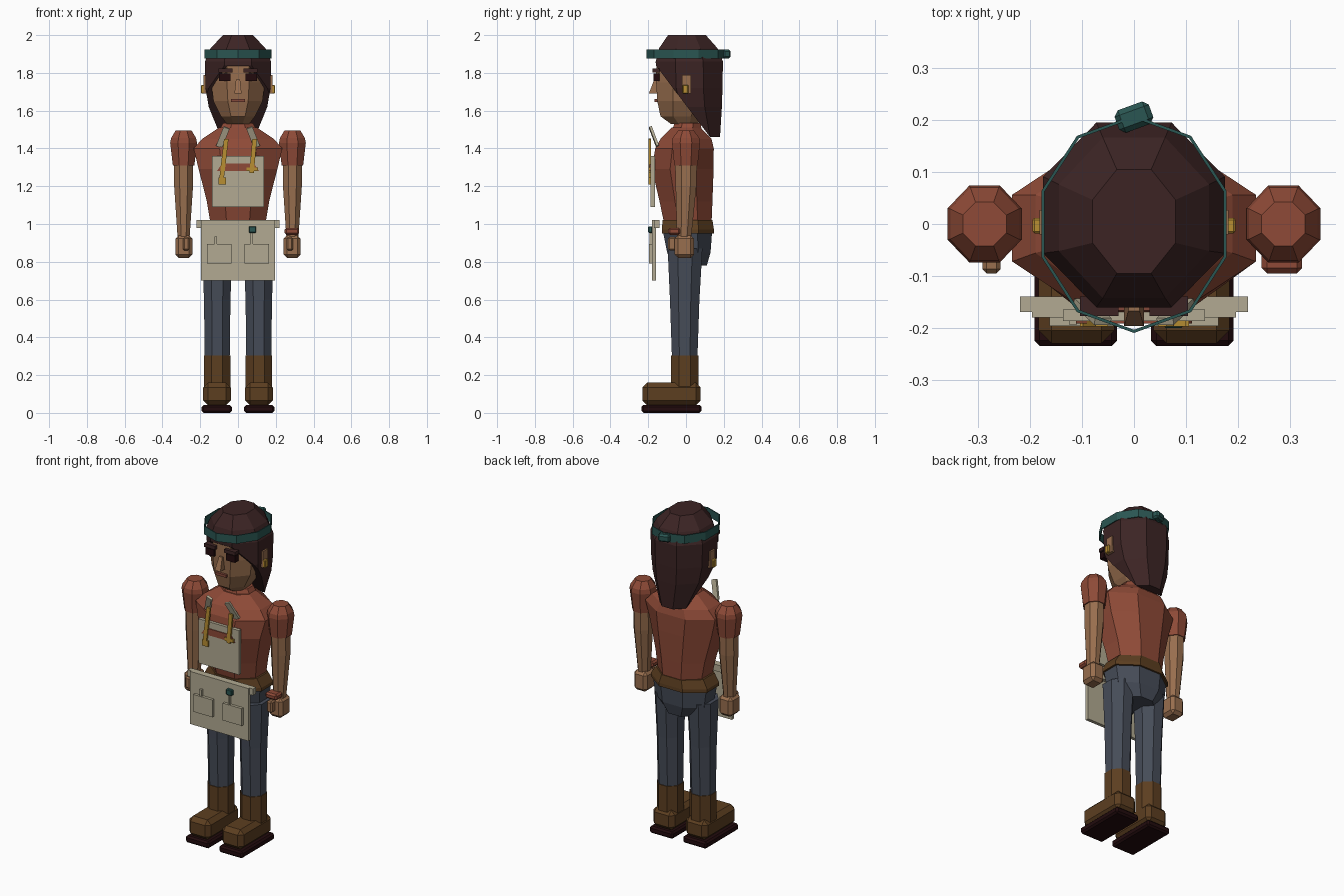
import bpy, bmesh, math
from mathutils import Vector, Matrix

cube = bpy.data.objects.get("Cube")
if cube:
    bpy.data.objects.remove(cube, do_unlink=True)


def material(name, rgb):
    m = bpy.data.materials.new(name)
    lin = [((c / 255 + 0.055) / 1.055) ** 2.4 for c in rgb] + [1]
    m.diffuse_color = lin
    m.use_nodes = True
    node = next(n for n in m.node_tree.nodes if n.type == 'BSDF_PRINCIPLED')
    node.inputs["Base Color"].default_value = lin
    return m


SKIN = material("skin", (152, 110, 78))
RUST = material("rust cloth", (142, 74, 55))
DENIM = material("denim", (70, 76, 88))
BROWN = material("brown leather", (92, 62, 32))
SOLE = material("dark sole", (34, 11, 13))
HAIR = material("dark hair", (60, 36, 36))
TEAL = material("teal cloth", (42, 86, 82))
GOLD = material("gold", (184, 142, 50))
CREAM = material("cream canvas", (178, 170, 146))
LIP = material("lip", (132, 72, 58))


def finish(name, bm, mat, bevel=0):
    bmesh.ops.recalc_face_normals(bm, faces=bm.faces)
    me = bpy.data.meshes.new(name)
    bm.to_mesh(me)
    bm.free()
    me.materials.append(mat)
    ob = bpy.data.objects.new(name, me)
    bpy.context.collection.objects.link(ob)
    if bevel:
        mod = ob.modifiers.new("bevel", 'BEVEL')
        mod.width = bevel
        mod.segments = 1
    return ob


def loft_mesh(rows, cx=0, n=8):
    """Stack of flat-sided rings; rows are (z, half x, half y, centre y)."""
    bm = bmesh.new()
    k = 1 / math.cos(math.pi / n)
    rings = []
    for z, hx, hy, cy in rows:
        angles = [(i + 0.5) * math.tau / n for i in range(n)]
        rings.append([bm.verts.new((cx + k * hx * math.cos(a), cy + k * hy * math.sin(a), z))
                      for a in angles])
    for a, b in zip(rings, rings[1:]):
        for i in range(n):
            j = (i + 1) % n
            bm.faces.new((a[i], a[j], b[j], b[i]))
    bm.faces.new(rings[0])
    bm.faces.new(rings[-1])
    return bm


def loft(name, mat, rows, cx=0):
    return finish(name, loft_mesh(rows, cx), mat)


def box(name, mat, x, y, z, bevel=0, turn=0):
    """Box from (low, high) pairs, optionally turned about z."""
    lo, hi = Vector((x[0], y[0], z[0])), Vector((x[1], y[1], z[1]))
    bm = bmesh.new()
    m = (Matrix.Translation((lo + hi) / 2) @ Matrix.Rotation(turn, 4, 'Z')
         @ Matrix.Diagonal((hi - lo).to_4d()))
    bmesh.ops.create_cube(bm, size=1, matrix=m)
    return finish(name, bm, mat, bevel)


def bar(name, mat, p, q, width, depth):
    """Flat strip running from p to q."""
    p, q = Vector(p), Vector(q)
    d = q - p
    side = d.cross(Vector((0, 1, 0))).normalized()
    front = side.cross(d).normalized()
    rot = Matrix((side, front, d.normalized())).transposed().to_4x4()
    bm = bmesh.new()
    bmesh.ops.create_cube(bm, size=1, matrix=Matrix.Translation((p + q) / 2) @ rot
                          @ Matrix.Diagonal((width, depth, d.length, 1)))
    return finish(name, bm, mat)


def span(s, a, b):
    return tuple(sorted((s * a, s * b)))


# Head, neck and hair
loft("head", SKIN, [(1.53, .06, .07, -.01), (1.57, .09, .115, -.02), (1.65, .13, .142, -.01),
                    (1.75, .142, .153, -.005), (1.87, .14, .152, -.005)])
loft("neck", SKIN, [(1.47, .065, .06, 0), (1.56, .062, .058, 0)])
bm = loft_mesh([(1.46, .09, .09, .09), (1.62, .155, .155, .035), (1.72, .172, .173, .02),
                (1.86, .175, .178, .0175), (1.93, .145, .155, .012), (2.0, .08, .1, .005)])
cut = bmesh.ops.bisect_plane(bm, geom=bm.verts[:] + bm.edges[:] + bm.faces[:],
                             plane_co=(0, -.16, 1.84), plane_no=(0, .37, .28), clear_inner=True)
bmesh.ops.holes_fill(bm, edges=[e for e in bm.edges if e.is_boundary])
finish("hair", bm, HAIR)

# Headband: open ten-sided ring given thickness, with a knot behind
bm = bmesh.new()
ring = bmesh.ops.create_circle(bm, segments=10, radius=1)["verts"]
for v in ring:
    v.co = Vector((.187 * v.co.x, .21 * v.co.y, 1.875))
up = bmesh.ops.extrude_edge_only(bm, edges=bm.edges[:])["geom"]
for v in up:
    if isinstance(v, bmesh.types.BMVert):
        v.co.z += .05
band = finish("headband", bm, TEAL)
solid = band.modifiers.new("thickness", 'SOLIDIFY')
solid.thickness = .006
solid.offset = -1
box("headband_knot", TEAL, (-.035, .035), (.183, .229), (1.877, 1.923), .01, math.radians(20))

# Face
bm = bmesh.new()
bmesh.ops.create_cube(bm, size=1)
for v in bm.verts:
    top = v.co.z > 0
    tip = v.co.y < 0
    v.co = Vector((v.co.x * (.022 if top else .038), (-.168 if top else -.197) if tip else -.15,
                   1.765 if top else 1.69))
finish("nose", bm, SKIN)
box("mouth", LIP, (-.037, .037), (-.167, -.14), (1.647, 1.663))
for s, side in ((1, "left"), (-1, "right")):
    box(side + "_eye", SOLE, span(s, .04, .1), (-.172, -.14), (1.757, 1.798))
    box(side + "_brow", HAIR, span(s, .03, .104), (-.177, -.14), (1.803, 1.824))
    box(side + "_ear", SKIN, span(s, .13, .182), (-.02, .027), (1.69, 1.79))
    box(side + "_earring", GOLD, span(s, .175, .196), (-.018, .012), (1.69, 1.737), .004)

# Torso, collar, belt and hips
loft("shirt", RUST, [(1.0, .145, .125, .01), (1.12, .165, .14, 0), (1.29, .208, .163, -.017),
                     (1.4, .235, .155, -.008), (1.45, .19, .135, 0), (1.51, .1, .075, 0)])
loft("collar", RUST, [(1.49, .105, .08, .005), (1.535, .078, .068, .008)])
loft("belt", BROWN, [(.95, .19, .138, .01), (.97, .19, .138, .01), (1.02, .16, .132, .008)])
loft("hips", DENIM, [(.78, .1, .09, .02), (.85, .165, .115, .015), (.96, .18, .13, .008)])

# Arms and legs
for s, side in ((1, "left"), (-1, "right")):
    ax, lx = s * .288, s * .11
    loft(side + "_sleeve", RUST, [(1.31, .057, .062, 0), (1.43, .071, .074, 0),
                                  (1.455, .066, .07, 0), (1.495, .042, .042, 0)], ax)
    loft(side + "_arm", SKIN, [(.93, .032, .038, -.01), (1.2, .05, .055, 0),
                               (1.33, .05, .058, 0)], ax)
    box(side + "_hand", SKIN, span(s, .242, .332), (-.06, .042), (.82, .94), .018)
    box(side + "_thumb", SKIN, span(s, .257, .292), (-.095, -.05), (.86, .93), .008)
    loft(side + "_leg", DENIM, [(.28, .066, .067, -.007), (.6, .07, .078, -.007),
                                (.87, .08, .092, -.005)], lx)
    loft(side + "_boot_shaft", BROWN, [(.1, .07, .072, -.007), (.305, .07, .072, -.007)], lx)
    box(side + "_boot_foot", BROWN, span(s, .038, .184), (-.23, .077), (.04, .16), .025)
    box(side + "_sole", SOLE, span(s, .033, .192), (-.235, .082), (0, .042), .01)
box("left_wristband", RUST, (.246, .324), (-.095, -.03), (.943, .98), .01)

# Apron skirt with pockets and tools
box("apron_skirt", CREAM, (-.197, .197), (-.18, -.16), (.7, 1.02))
box("apron_waist_tie", CREAM, (-.22, .22), (-.17, -.14), (.98, 1.02))
for s, side in ((1, "left"), (-1, "right")):
    box(side + "_pocket", CREAM, span(s, .035, .163), (-.197, -.175), (.79, .895))
box("right_pocket_tool", CREAM, (-.125, -.11), (-.194, -.178), (.86, .935))
box("left_pocket_tool", CREAM, (.067, .08), (-.194, -.178), (.86, .96))
box("tool_handle", TEAL, (.057, .096), (-.2, -.178), (.953, .988), .004)

# Apron bib with chest strip and straps
box("apron_bib", CREAM, (-.137, .137), (-.187, -.165), (1.09, 1.36))
bm = bmesh.new()
bmesh.ops.create_cube(bm, size=1)
for v in bm.verts:
    half = .085 if v.co.z > 0 else .112
    v.co = Vector((math.copysign(half, v.co.x), -.192 if v.co.y < 0 else -.17,
                   1.32 if v.co.z > 0 else 1.28))
finish("chest_strip", bm, RUST)
for s, side in ((1, "left"), (-1, "right")):
    bar(side + "_shoulder_strap", CREAM, (s * .1, -.15, 1.41), (s * .06, -.188, 1.51), .034, .014)
bar("left_gold_strap", GOLD, (.072, -.192, 1.27), (.088, -.192, 1.45), .024, .012)
bar("right_gold_strap", GOLD, (-.088, -.192, 1.23), (-.062, -.192, 1.45), .024, .012)
box("left_buckle", GOLD, (.046, .106), (-.198, -.185), (1.28, 1.3))
box("right_buckle", GOLD, (-.104, -.064), (-.198, -.185), (1.21, 1.245))
